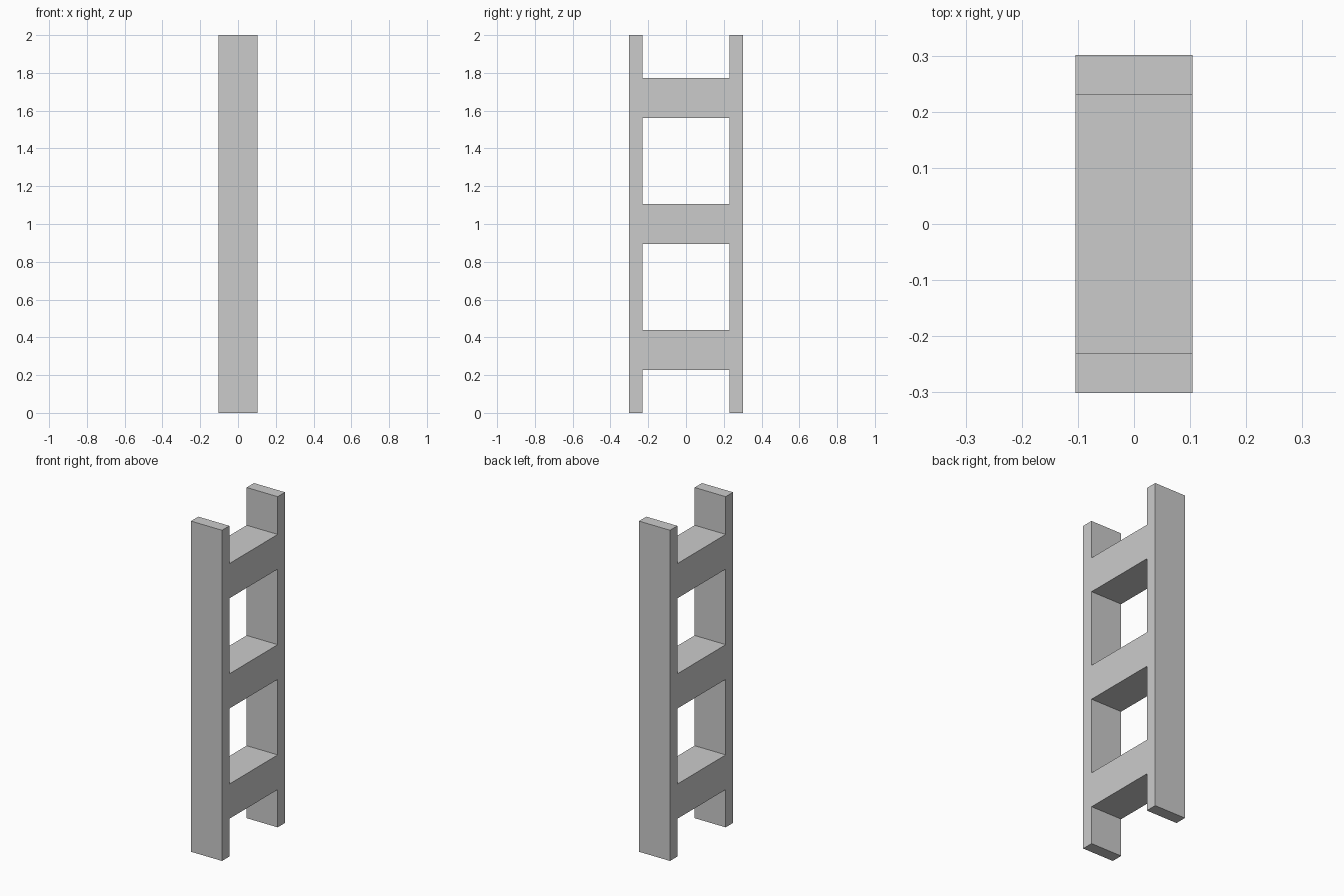
import bpy

cube = bpy.data.objects.get("Cube")
if cube:
    bpy.data.objects.remove(cube, do_unlink=True)

# Single grey material
GREY = (0.6, 0.6, 0.6, 1.0)
grey = bpy.data.materials.new("light_grey")
grey.use_nodes = True
grey.diffuse_color = GREY
grey.node_tree.nodes["Principled BSDF"].inputs["Base Color"].default_value = GREY

WIDTH = 0.208      # along x, shared by every board
HEIGHT = 2.0
DEPTH = 0.602      # overall, along y
THICK = 0.07       # stile thickness
RUNG_HEIGHT = 0.21


def board(name, y, z, depth, height):
    """Add a box of the shared width, centred at (0, y, z)."""
    bpy.ops.mesh.primitive_cube_add(size=1, location=(0, y, z))
    obj = bpy.context.object
    obj.name = name
    obj.scale = (WIDTH, depth, height)
    bpy.ops.object.transform_apply(location=False, rotation=False, scale=True)
    obj.data.materials.append(grey)


# Upright stiles
for name, side in (("front_stile", -1), ("back_stile", 1)):
    board(name, side * (DEPTH - THICK) / 2, HEIGHT / 2, THICK, HEIGHT)

# Evenly spaced rungs between the stiles
for i, name in enumerate(("lower_rung", "middle_rung", "upper_rung")):
    board(name, 0, HEIGHT * (i + 0.5) / 3, DEPTH - 2 * THICK, RUNG_HEIGHT)
